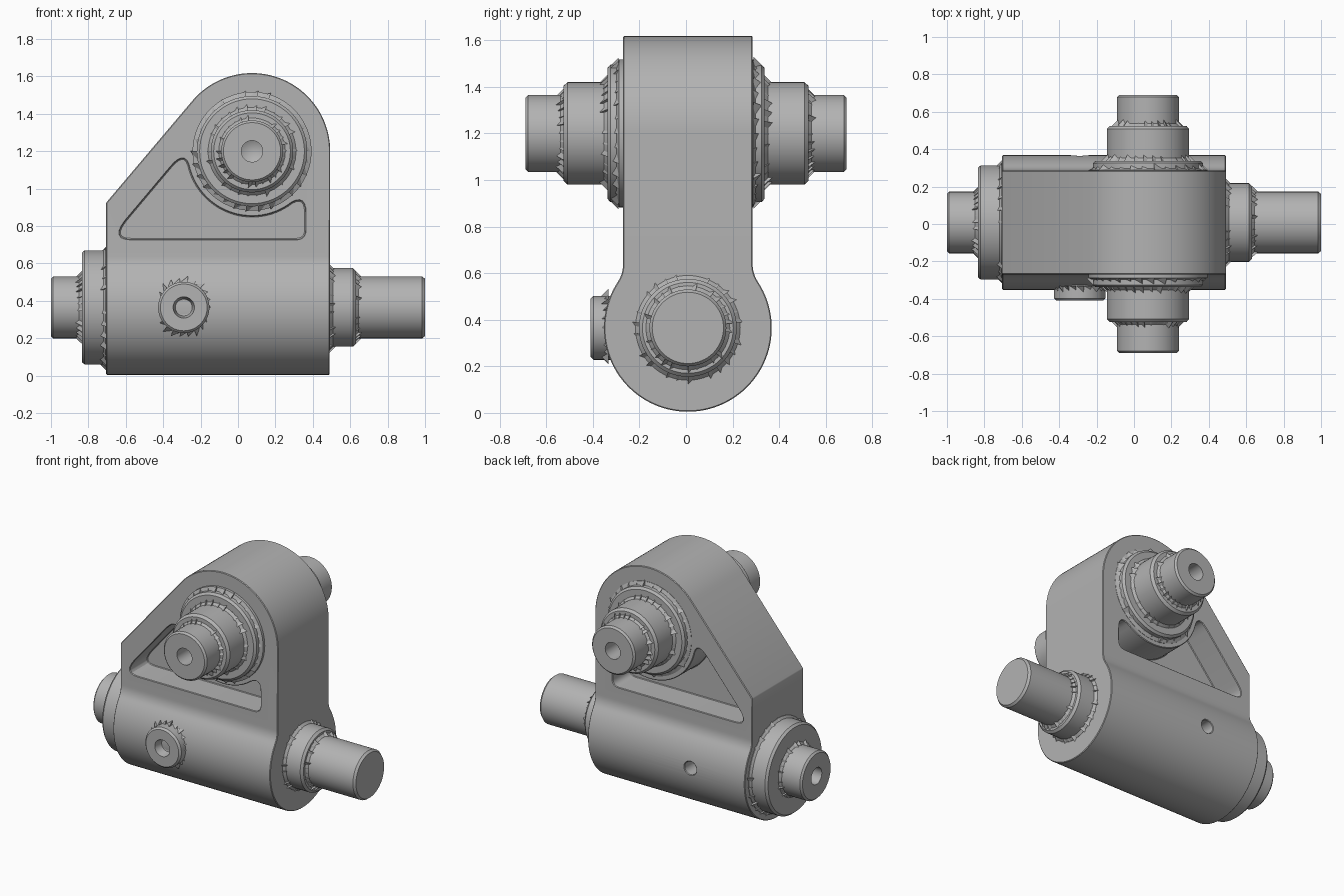
import bpy, bmesh, math, random
from mathutils import Vector

random.seed(4)
cube = bpy.data.objects.get("Cube")
if cube:
    bpy.data.objects.remove(cube)

grey = bpy.data.materials.new("machined grey")
grey.use_nodes = True
colour = (0.45, 0.45, 0.45, 1)
grey.diffuse_color = colour
grey.node_tree.nodes["Principled BSDF"].inputs["Base Color"].default_value = colour

MID = 0.008                            # y of the body's centre plane
LOW = Vector((0, MID, 0.365))          # axis of the lower barrel
TOP = Vector((0.075, 0, 1.2))          # axis of the upper posts
BARREL_R, HEAD_R, HALF = 0.36, 0.418, 0.278


def add_object(name, bm):
    bmesh.ops.recalc_face_normals(bm, faces=bm.faces)
    mesh = bpy.data.meshes.new(name)
    bm.to_mesh(mesh)
    bm.free()
    mesh.materials.append(grey)
    ob = bpy.data.objects.new(name, mesh)
    bpy.context.collection.objects.link(ob)
    return ob


def smooth(ob, angle=30):
    bpy.ops.object.select_all(action='DESELECT')
    ob.select_set(True)
    bpy.context.view_layer.objects.active = ob
    bpy.ops.object.shade_smooth_by_angle(angle=math.radians(angle))


def prism(name, points, depth):
    """Extrude a closed loop of 3D points along a vector."""
    bm = bmesh.new()
    face = bm.faces.new([bm.verts.new(p) for p in points])
    ext = bmesh.ops.extrude_face_region(bm, geom=[face])
    bmesh.ops.translate(bm, vec=depth, verts=[v for v in ext["geom"] if isinstance(v, bmesh.types.BMVert)])
    return add_object(name, bm)


def arc(cx, cy, r, start, end, n):
    angles = [math.radians(start + (end - start) * i / n) for i in range(n + 1)]
    return [(cx + r * math.cos(a), cy + r * math.sin(a)) for a in angles]


def corner(p, c, q, n=6):
    """Rounded corner from p to q, pulled towards c."""
    p, c, q = Vector(p), Vector(c), Vector(q)
    ts = [i / n for i in range(n + 1)]
    return [tuple(p * (1 - t) ** 2 + c * 2 * t * (1 - t) + q * t * t) for t in ts]


def boolean(ob, cutter, operation):
    mod = ob.modifiers.new(operation.lower(), 'BOOLEAN')
    mod.object, mod.operation, mod.solver = cutter, operation, 'EXACT'
    cutter.hide_render = True
    return cutter


def lathe(name, origin, direction, profile, n=64):
    """Spin (radius, height) points round a direction."""
    turn = Vector((0, 0, 1)).rotation_difference(Vector(direction))
    bm = bmesh.new()
    verts = [bm.verts.new((r, 0, h)) for r, h in profile]
    edges = [bm.edges.new(pair) for pair in zip(verts, verts[1:])]
    bmesh.ops.spin(bm, geom=verts + edges, cent=(0, 0, 0), axis=(0, 0, 1),
                   angle=math.tau, steps=n, use_merge=True)
    bmesh.ops.remove_doubles(bm, verts=bm.verts, dist=0.0002)
    for v in bm.verts:
        v.co = origin + turn @ v.co
    return add_object(name, bm)


def teeth(name, origin, direction, rings, n=30):
    """Ragged little gussets in the step between two diameters."""
    turn = Vector((0, 0, 1)).rotation_difference(Vector(direction))
    bm = bmesh.new()
    for r, h in rings:
        for i in range(n):
            a, b = math.tau * i / n, math.tau * (i + 0.9) / n
            s = random.uniform(0.012, 0.035)
            u, w = Vector((math.cos(a), math.sin(a), 0)), Vector((math.cos(b), math.sin(b), 0))
            up = Vector((0, 0, h))
            tip = Vector((0, 0, h + s))
            pts = [u * (r - 0.005) + up, w * r + up, u * (r + s) + up, u * r + tip]
            v = [bm.verts.new(origin + turn @ p) for p in pts]
            for f in ((0, 1, 2), (0, 1, 3), (0, 2, 3), (1, 2, 3)):
                bm.faces.new([v[k] for k in f])
    return add_object(name, bm)


# Body: keyhole side section trimmed by the front outline
side = arc(MID, LOW.z, BARREL_R, -213, 33, 72)
side += corner(side[-1], (MID + HALF, 0.596), (MID + HALF, 0.64))[1:]
side += [(MID + HALF, 2), (MID - HALF, 2)]
side += corner((MID - HALF, 0.64), (MID - HALF, 0.596), side[0])[:-1]
body = prism("body", [(-1, y, z) for y, z in side], (2, 0, 0))

outline = [(-0.705, -0.1), (0.49, -0.1)] + arc(TOP.x, TOP.z, HEAD_R, 0, 139.5, 40) + [(-0.705, 0.925)]
helpers = [boolean(body, prism("outline_cutter", [(x, -1, z) for x, z in outline], (0, 2, 0)), 'INTERSECT')]

# Pockets on both faces, curving round the post boss
sweep = arc(TOP.x, TOP.z, 0.348, 192, 308, 28)
pocket = corner((-0.57, 0.73), (-0.68, 0.73), (-0.60, 0.83))
pocket += corner((-0.36, 1.115), (-0.29, 1.20), sweep[0])[:-1] + sweep
pocket += corner(sweep[-1], (0.36, 0.965), (0.36, 0.87))[1:]
pocket += corner((0.36, 0.78), (0.36, 0.73), (0.31, 0.73))
for s in (-1, 1):
    loop = [(x, MID + s * 0.09, z) for x, z in pocket]
    helpers.append(boolean(body, prism("pocket_cutter", loop, (0, s * 0.6, 0)), 'DIFFERENCE'))

# Oil hole in the back of the barrel
hole = [(0, 0.2), (0.045, 0.2), (0.045, 0.5), (0, 0.5)]
PLUG = Vector((-0.29, MID, LOW.z))
helpers.append(boolean(body, lathe("hole_cutter", PLUG, (0, 1, 0), hole, 24), 'DIFFERENCE'))
bevel = body.modifiers.new("edge_chamfer", 'BEVEL')
bevel.width, bevel.segments, bevel.limit_method = 0.01, 1, 'ANGLE'
bevel.angle_limit = math.radians(35)

graph = bpy.context.evaluated_depsgraph_get()
baked = bpy.data.meshes.new_from_object(body.evaluated_get(graph))
body.modifiers.clear()
body.data = baked
for helper in helpers:
    bpy.data.objects.remove(helper)
smooth(body)

# Stepped posts on the front and back
post = [(0, 0.2), (0.318, 0.2), (0.318, 0.288), (0.295, 0.298), (0.295, 0.325), (0.28, 0.338),
        (0.235, 0.338), (0.22, 0.353), (0.22, 0.508), (0.205, 0.525), (0.178, 0.525), (0.165, 0.538),
        (0.165, 0.678), (0.153, 0.69), (0.057, 0.69), (0.057, 0.5), (0, 0.47)]
for name, s in (("front", -1), ("back", 1)):
    smooth(lathe(name + "_post", TOP, (0, s, 0), post))
    teeth(name + "_post_teeth", TOP, (0, s, 0), [(0.295, 0.29), (0.22, 0.338), (0.165, 0.525)])

# Long solid shaft on the left
long_shaft = [(0, 0.4), (0.225, 0.4), (0.225, 0.492), (0.21, 0.507), (0.21, 0.615), (0.195, 0.63),
              (0.18, 0.63), (0.165, 0.645), (0.165, 0.985), (0.153, 1.0), (0, 1.0)]
smooth(lathe("long_shaft", LOW, (1, 0, 0), long_shaft))
teeth("long_shaft_teeth", LOW, (1, 0, 0), [(0.21, 0.49), (0.165, 0.63)])

# Flanged short shaft on the right
short_shaft = [(0, 0.6), (0.32, 0.6), (0.32, 0.708), (0.305, 0.72), (0.305, 0.82), (0.292, 0.835),
               (0.18, 0.835), (0.165, 0.85), (0.165, 0.988), (0.153, 1.0), (0.057, 1.0),
               (0.057, 0.8), (0, 0.77)]
smooth(lathe("short_shaft", LOW, (-1, 0, 0), short_shaft))
teeth("short_shaft_teeth", LOW, (-1, 0, 0), [(0.305, 0.705), (0.165, 0.835)])

# Socketed plug on the front of the barrel
plug = [(0, 0.2), (0.137, 0.2), (0.137, 0.405), (0.125, 0.418), (0.057, 0.418), (0.045, 0.36), (0, 0.345)]
smooth(lathe("plug", PLUG, (0, -1, 0), plug))
teeth("plug_teeth", PLUG, (0, -1, 0), [(0.137, 0.34)], 22)
